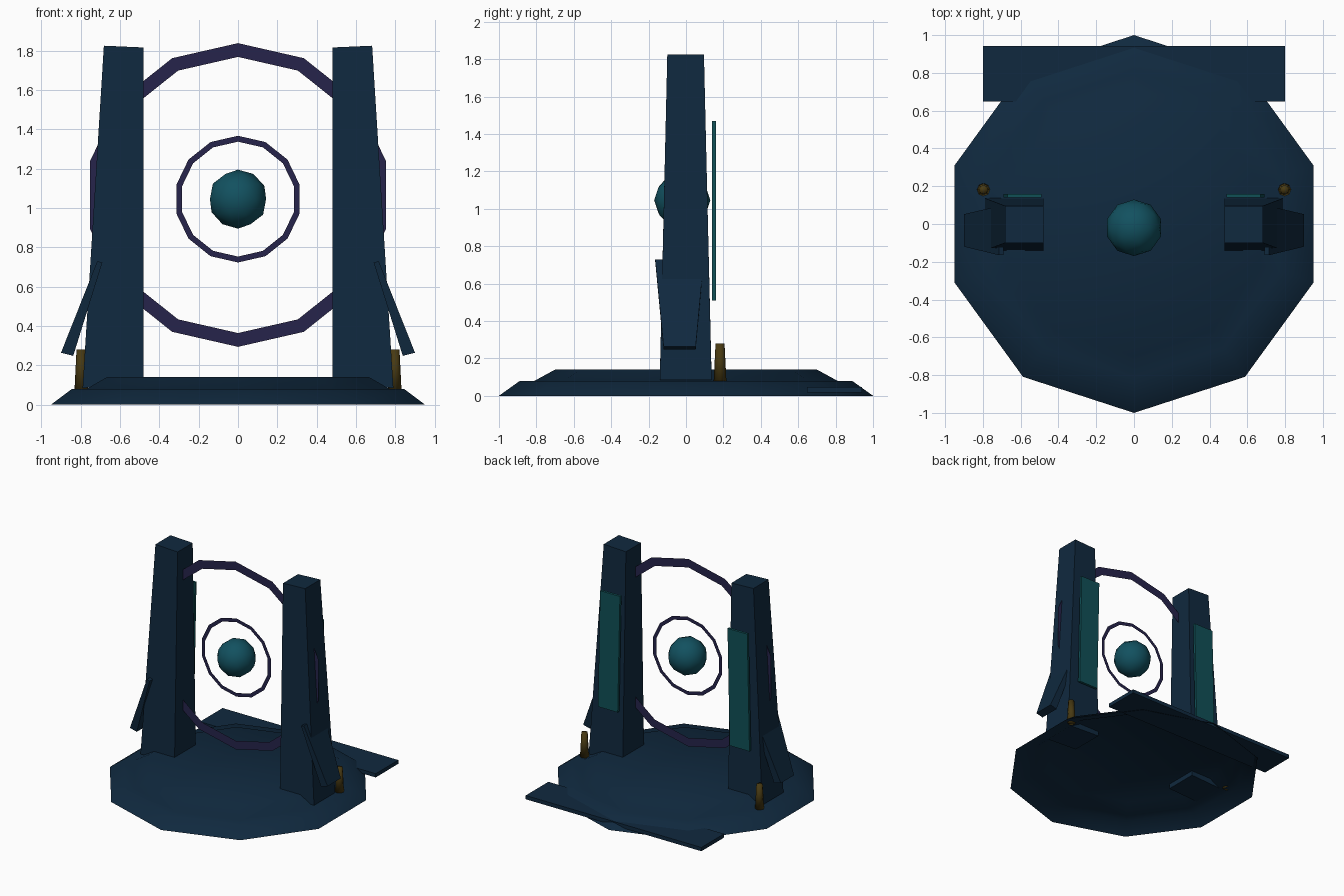
import bpy, bmesh, math

if "Cube" in bpy.data.objects:
    bpy.data.objects.remove(bpy.data.objects["Cube"])


def mat(name, rgb):
    m = bpy.data.materials.new(name)
    m.diffuse_color = (*rgb, 1)
    m.use_nodes = True
    m.node_tree.nodes["Principled BSDF"].inputs["Base Color"].default_value = m.diffuse_color
    return m


NAVY = mat("dark navy", (0.005, 0.022, 0.049))
PURPLE = mat("dark purple", (0.019, 0.017, 0.070))
TEAL = mat("deep teal", (0.006, 0.082, 0.116))
PANEL = mat("green teal", (0.005, 0.080, 0.094))
GOLD = mat("dark gold", (0.065, 0.042, 0.006))


def finish(bm, name, material, smooth=False, recalc=True):
    if recalc:
        bmesh.ops.recalc_face_normals(bm, faces=bm.faces)
    for f in bm.faces:
        f.smooth = smooth
    me = bpy.data.meshes.new(name)
    bm.to_mesh(me)
    bm.free()
    me.materials.append(material)
    ob = bpy.data.objects.new(name, me)
    bpy.context.collection.objects.link(ob)
    return ob


def block(name, material, low, high):
    """Six-sided block from two matching four-point loops."""
    bm = bmesh.new()
    a = [bm.verts.new(p) for p in low]
    b = [bm.verts.new(p) for p in high]
    bm.faces.new(a)
    bm.faces.new(b)
    for i in range(4):
        j = (i + 1) % 4
        bm.faces.new((a[i], a[j], b[j], b[i]))
    return finish(bm, name, material)


def rect(x0, x1, y0, y1, z0, z1=None):
    """Loop of four points; z0 at x0 and z1 at x1."""
    z1 = z0 if z1 is None else z1
    return [(x0, y0, z0), (x1, y0, z1), (x1, y1, z1), (x0, y1, z0)]


def loop(bm, r, n, fn):
    pts = [math.pi / 2 + 2 * math.pi * i / n for i in range(n)]
    return [bm.verts.new(fn(r * math.cos(a), r * math.sin(a))) for a in pts]


def bridge(bm, a, b):
    n = len(a)
    for i in range(n):
        bm.faces.new((a[i], a[(i + 1) % n], b[(i + 1) % n], b[i]))


# Two-tier ten-sided base, open underneath
bm = bmesh.new()
tiers = [loop(bm, r, 10, lambda x, y, z=z: (x, y, z))
         for r, z in ((1, 0), (0.888, 0.08), (0.81, 0.08), (0.70, 0.14))]
for lo, hi in zip(tiers, tiers[1:]):
    bridge(bm, lo, hi)
bm.faces.new(tiers[-1])
finish(bm, "base", NAVY, smooth=True, recalc=False)

# Low step at the back
block("back_step", NAVY, rect(-0.8, 0.8, 0.648, 0.942, 0.017),
      rect(-0.8, 0.8, 0.648, 0.942, 0.048))

# Paired parts on each side
for side, s in (("left", -1), ("right", 1)):
    block(side + "_pillar", NAVY,
          rect(s * 0.48, s * 0.79, -0.14, 0.137, 0.10, 0.085),
          rect(s * 0.48, s * 0.682, -0.10, 0.096, 1.816, 1.825))
    block(side + "_brace", NAVY,
          rect(s * 0.838, s * 0.90, -0.12, 0.052, 0.248, 0.264),
          rect(s * 0.69, s * 0.715, -0.165, 0.095, 0.722, 0.73))
    block(side + "_back_panel", PANEL,
          rect(s * 0.51, s * 0.69, 0.14, 0.16, 0.51),
          rect(s * 0.49, s * 0.67, 0.14, 0.16, 1.47))
    # Small tapered post
    bm = bmesh.new()
    bmesh.ops.create_cone(bm, cap_ends=True, segments=8, radius1=0.034,
                          radius2=0.024, depth=0.20)
    bmesh.ops.translate(bm, verts=bm.verts, vec=(s * 0.797, 0.182, 0.18))
    finish(bm, side + "_post", GOLD, smooth=True)

# Flat fourteen-sided rings
for name, r_out, r_in, y, cz in (("outer_ring", 0.772, 0.702, -0.03, 1.066),
                                 ("inner_ring", 0.322, 0.292, -0.02, 1.045)):
    bm = bmesh.new()
    place = lambda u, v: (u, y, cz + v)
    bridge(bm, loop(bm, r_out, 14, place), loop(bm, r_in, 14, place))
    finish(bm, name, PURPLE, recalc=False)

# Floating orb
bm = bmesh.new()
bmesh.ops.create_icosphere(bm, subdivisions=2, radius=0.15)
bmesh.ops.translate(bm, verts=bm.verts, vec=(0, -0.02, 1.045))
finish(bm, "orb", TEAL, smooth=True)
